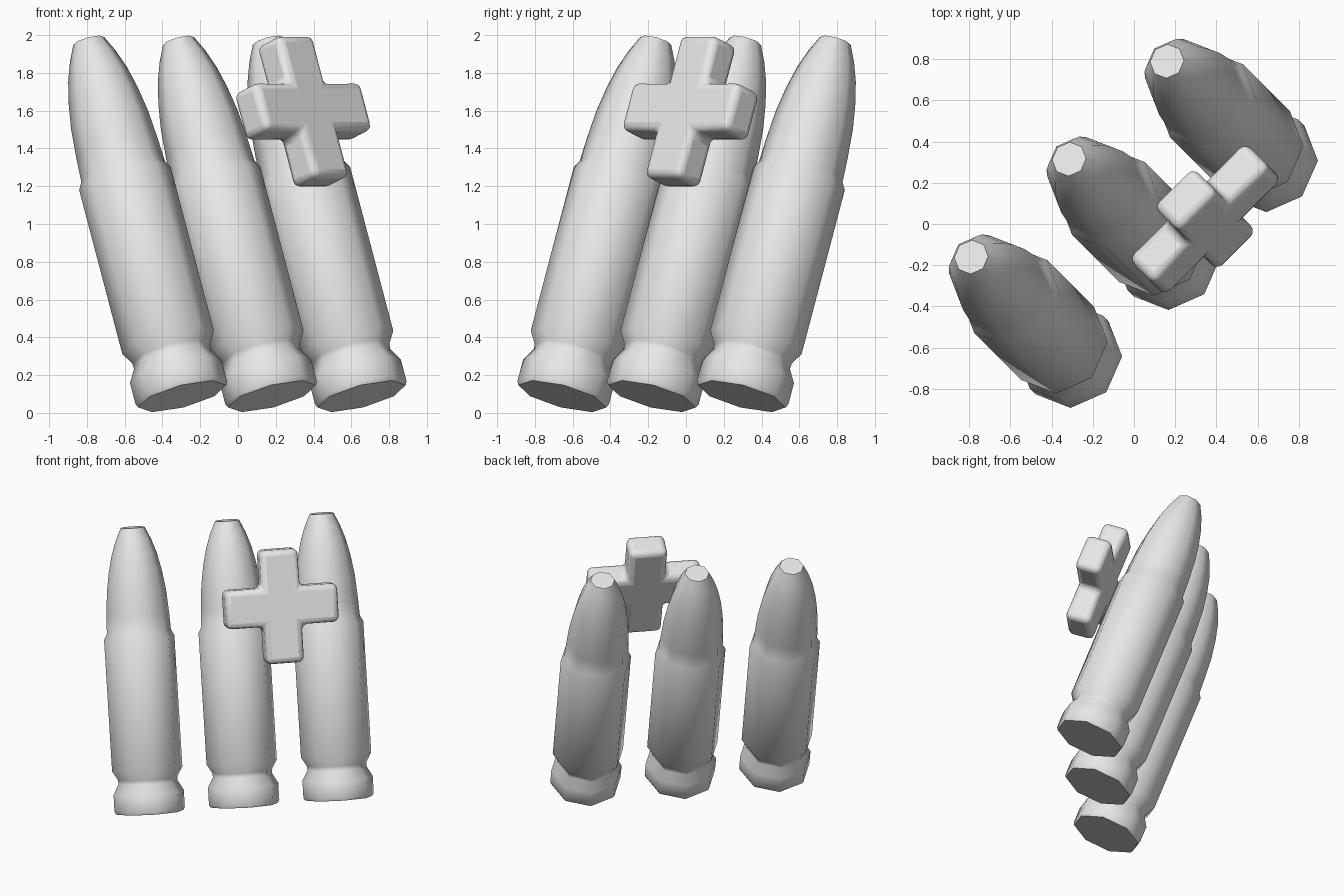
import bpy, bmesh, math
from mathutils import Matrix, Vector

cube = bpy.data.objects.get("Cube")
if cube:
    bpy.data.objects.remove(cube, do_unlink=True)

# One plain grey material
grey = bpy.data.materials.new("light_grey")
grey.use_nodes = True
colour = (0.8, 0.8, 0.8, 1)
grey.diffuse_color = colour
grey.node_tree.nodes["Principled BSDF"].inputs["Base Color"].default_value = colour

# Shared tilted frame: side axis along the row, long axis leaning back
side = Vector((1, 1, 0)).normalized()
axis = Vector((-0.495, 0.495, 1.88)).normalized()
depth = axis.cross(side)
tilt = Matrix((side, depth, axis)).transposed().to_4x4()


def finish(bm, name, location, bevel=0):
    bmesh.ops.recalc_face_normals(bm, faces=bm.faces)
    mesh = bpy.data.meshes.new(name)
    bm.to_mesh(mesh)
    bm.free()
    obj = bpy.data.objects.new(name, mesh)
    bpy.context.collection.objects.link(obj)
    mesh.materials.append(grey)
    obj.matrix_world = Matrix.Translation(location) @ tilt
    if bevel:
        mod = obj.modifiers.new("rounding", "BEVEL")
        mod.width = bevel
        mod.segments = 3
    bpy.ops.object.select_all(action="DESELECT")
    obj.select_set(True)
    bpy.context.view_layer.objects.active = obj
    bpy.ops.object.shade_smooth_by_angle(angle=math.radians(50))
    return obj


# Cartridge outline as (radius, height): rim, groove, case, shoulder, nose
PROFILE = [(0.24, 0), (0.25, 0.02), (0.25, 0.14), (0.21, 0.21), (0.212, 0.24),
           (0.25, 0.305), (0.25, 1.23), (0.228, 1.27), (0.222, 1.4),
           (0.21, 1.56), (0.188, 1.7), (0.16, 1.82), (0.125, 1.92), (0.085, 2.006)]
SIDES = 8


def cartridge(name, location):
    bm = bmesh.new()
    rings = []
    for r, h in PROFILE:
        angles = [math.tau * i / SIDES for i in range(SIDES)]
        rings.append([bm.verts.new((r * math.cos(a), r * math.sin(a), h)) for a in angles])
    for low, high in zip(rings, rings[1:]):
        for i in range(SIDES):
            j = (i + 1) % SIDES
            bm.faces.new((low[i], low[j], high[j], high[i]))
    bm.faces.new(rings[0])
    bm.faces.new(rings[-1])
    return finish(bm, name, location)


# Row of three cartridges
for label, step in (("right", -1), ("middle", 0), ("left", 1)):
    shift = 0.475 * step
    cartridge(label + "_cartridge", Vector((0.18 + shift, -0.18 + shift, 0.088)))

# Rounded plus sign floating in front, extruded from a repeated corner
ARM, HALF, THICK = 0.4, 0.135, 0.19
bm = bmesh.new()
verts = []
for quarter in range(4):
    turn = Matrix.Rotation(quarter * math.pi / 2, 3, "Y")
    for x, z in ((ARM, HALF), (ARM, -HALF), (HALF, -HALF)):
        verts.append(bm.verts.new(turn @ Vector((x, -THICK / 2, z))))
face = bm.faces.new(verts)
extruded = bmesh.ops.extrude_face_region(bm, geom=[face])
moved = [v for v in extruded["geom"] if isinstance(v, bmesh.types.BMVert)]
bmesh.ops.translate(bm, verts=moved, vec=(0, THICK, 0))
if not face.is_valid or len(bm.faces) < 14:
    bm.faces.new(verts)
finish(bm, "plus_sign", Vector((0.345, 0.024, 1.595)), bevel=0.04)
